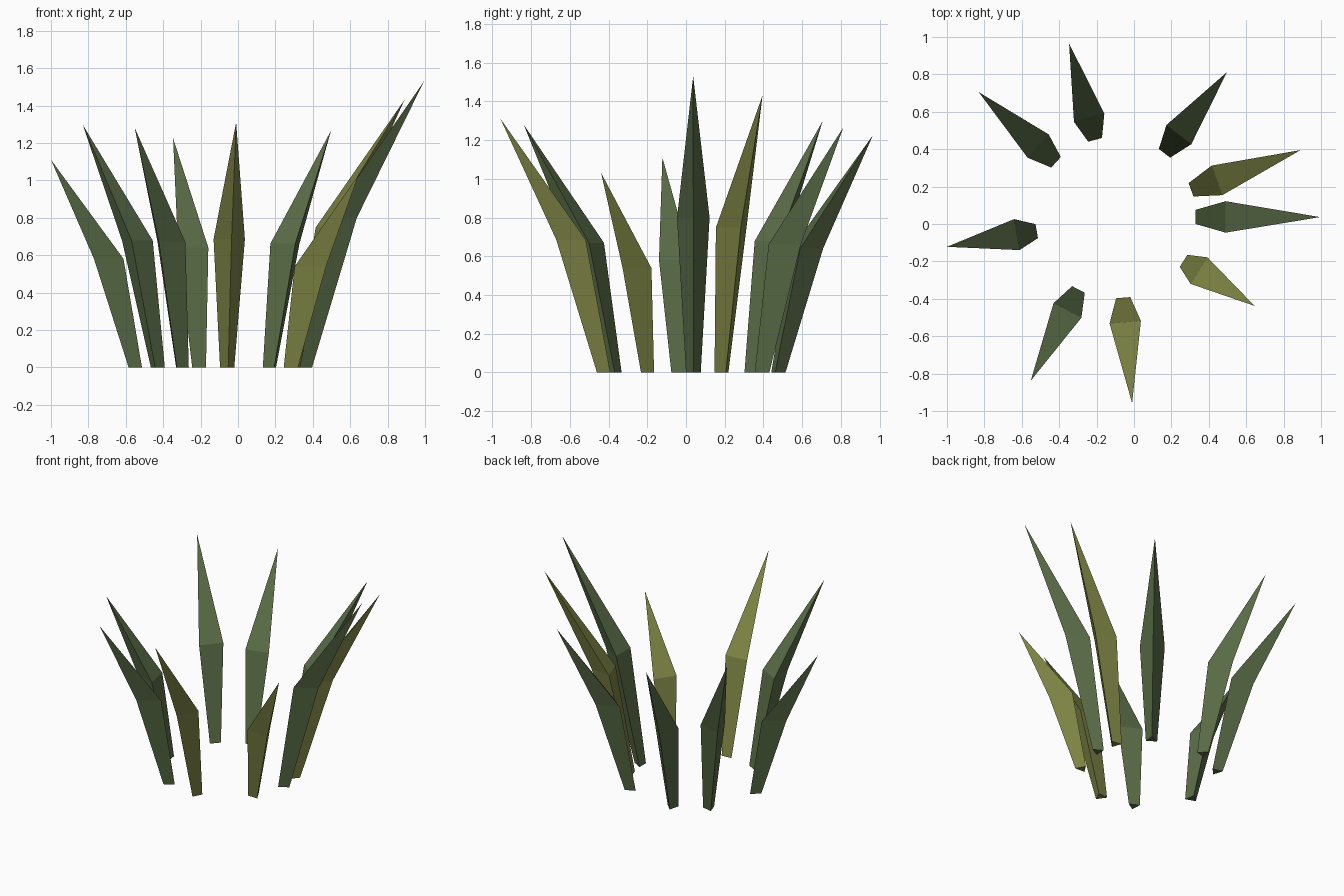
import bpy, bmesh, math
from mathutils import Vector

if "Cube" in bpy.data.objects:
    bpy.data.objects.remove(bpy.data.objects["Cube"])


def material(name, rgb):
    m = bpy.data.materials.new(name)
    m.diffuse_color = (*rgb, 1.0)
    m.use_nodes = True
    m.node_tree.nodes["Principled BSDF"].inputs["Base Color"].default_value = m.diffuse_color
    return m


green = material("leaf green", (0.100, 0.150, 0.062))
olive = material("olive", (0.214, 0.235, 0.060))

BASE_R, MID_R = 0.044, 0.097   # radii of the triangular cross-sections
MID_OUT, MID_UP = 0.29, 0.523  # where the blade bends, as a share of reach and height


def blade(name, inner, tip, mat):
    """Three-sided blade: flat face towards the middle, ridge outwards."""
    tip = Vector(tip)
    inner = Vector((*inner, 0))
    out = Vector((tip.x - inner.x, tip.y - inner.y, 0)).normalized()
    side = Vector((-out.y, out.x, 0))
    root = inner + out * BASE_R * 0.5
    reach = Vector((tip.x, tip.y, 0)) - root
    bend = root + reach * MID_OUT + Vector((0, 0, tip.z * MID_UP))

    bm = bmesh.new()

    def ring(centre, r):
        angles = [i * 2 * math.pi / 3 for i in range(3)]
        return [bm.verts.new(centre + out * r * math.cos(a) + side * r * math.sin(a))
                for a in angles]

    low, mid = ring(root, BASE_R), ring(bend, MID_R)
    top = bm.verts.new(tip)
    bm.faces.new(low[::-1])
    for i in range(3):
        j = (i + 1) % 3
        bm.faces.new((low[i], low[j], mid[j], mid[i]))
        bm.faces.new((mid[i], mid[j], top))
    bmesh.ops.recalc_face_normals(bm, faces=bm.faces)
    mesh = bpy.data.meshes.new(name)
    bm.to_mesh(mesh)
    bm.free()
    mesh.materials.append(mat)
    bpy.context.collection.objects.link(bpy.data.objects.new(name, mesh))


# Blades around the tuft: inner foot point, tip, colour
blades = [
    ((0.33, 0.038), (0.995, 0.037, 1.53), green),
    ((0.305, 0.183), (0.89, 0.395, 1.43), olive),
    ((0.163, 0.378), (0.497, 0.812, 1.265), green),
    ((-0.208, 0.45), (-0.347, 0.965, 1.225), green),
    ((-0.417, 0.33), (-0.83, 0.705, 1.297), green),
    ((-0.52, -0.038), (-1.0, -0.122, 1.11), green),
    ((-0.297, -0.35), (-0.552, -0.838, 1.28), green),
    ((-0.058, -0.394), (-0.01, -0.958, 1.31), olive),
    ((0.265, -0.197), (0.645, -0.438, 1.03), olive),
]
for n, (inner, tip, mat) in enumerate(blades, 1):
    blade(f"grass_blade_{n}", inner, tip, mat)
